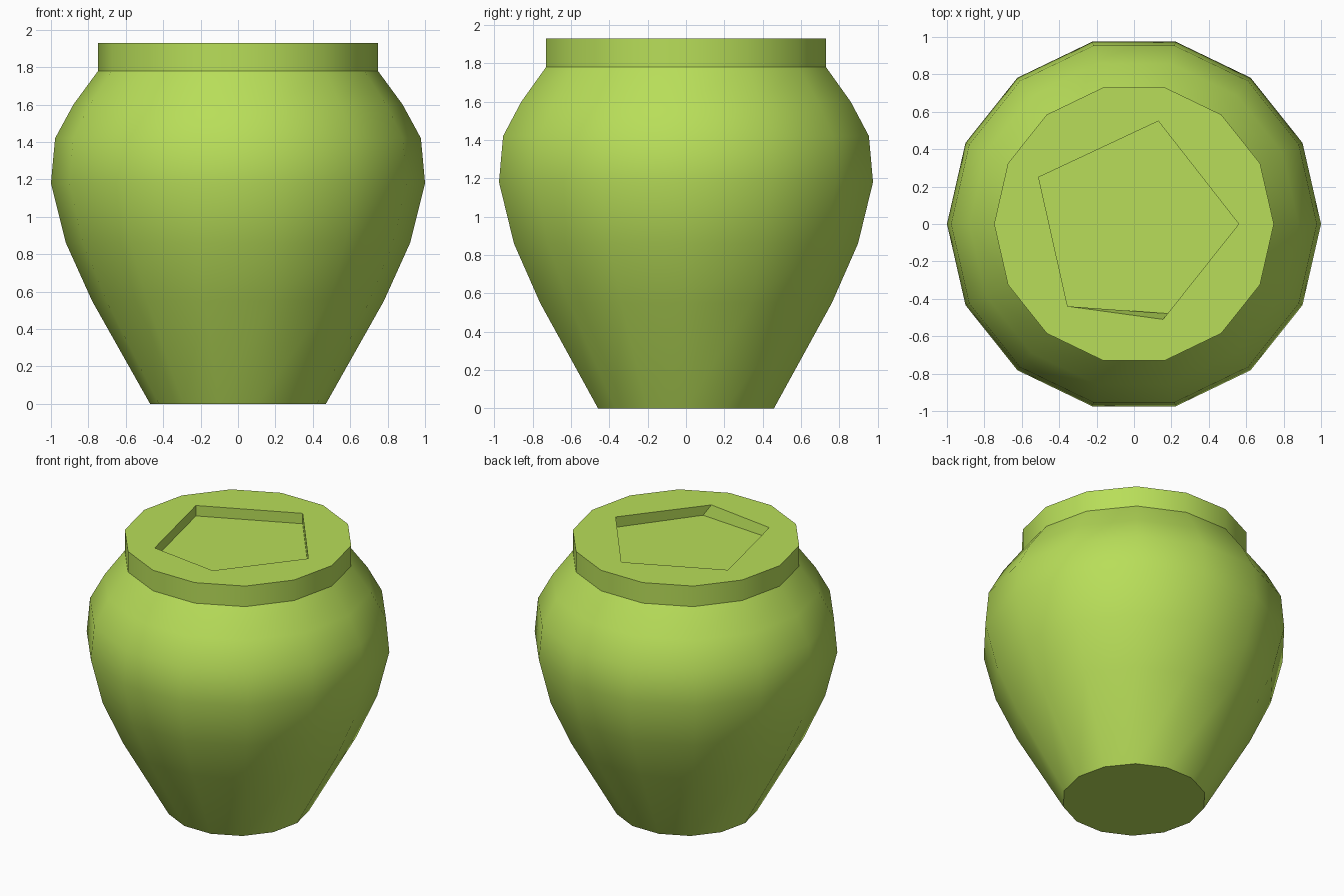
import bpy, bmesh, math

if "Cube" in bpy.data.objects:
    bpy.data.objects.remove(bpy.data.objects["Cube"])

SIDES = 14
PROFILE = [(0.47, 0), (0.78, 0.55), (0.92, 0.86), (1.0, 1.18),
           (0.978, 1.42), (0.88, 1.6), (0.748, 1.78), (0.748, 1.928)]
# Five-sided recess in the top, with one floor corner pulled inward
MOUTH = [(0.56, 0), (0.13, 0.55), (-0.51, 0.25), (-0.355, -0.44), (0.155, -0.51)]
FLOOR = MOUTH[:4] + [(0.20, -0.48)]
TOP_Z, FLOOR_Z = 1.928, 1.853

bm = bmesh.new()


def ring(points, z):
    return [bm.verts.new((x, y, z)) for x, y in points]


def circle(r):
    return [(r * math.cos(math.tau * i / SIDES), r * math.sin(math.tau * i / SIDES))
            for i in range(SIDES)]


def skin(lower, upper):
    n = len(lower)
    for i in range(n):
        j = (i + 1) % n
        bm.faces.new((lower[i], lower[j], upper[j], upper[i]))


def loop_edges(loop):
    return [bm.edges.get((loop[i - 1], loop[i])) for i in range(len(loop))]


# Lathed body and rim
rings = [ring(circle(r), z) for r, z in PROFILE]
for a, b in zip(rings, rings[1:]):
    skin(a, b)
bm.faces.new(rings[0][::-1])

# Recess walls and floor
mouth, floor = ring(MOUTH, TOP_Z), ring(FLOOR, FLOOR_Z)
skin(mouth, floor)
bm.faces.new(floor)

# Flat top between the rim and the recess
bmesh.ops.triangle_fill(bm, edges=loop_edges(rings[-1]) + loop_edges(mouth),
                        use_beauty=True, normal=(0, 0, 1))
bmesh.ops.recalc_face_normals(bm, faces=bm.faces)

mesh = bpy.data.meshes.new("pot")
bm.to_mesh(mesh)
bm.free()
pot = bpy.data.objects.new("pot", mesh)
bpy.context.collection.objects.link(pot)

green = bpy.data.materials.new("green_glaze")
green.diffuse_color = (0.48, 0.73, 0.10, 1)
green.use_nodes = True
green.node_tree.nodes["Principled BSDF"].inputs["Base Color"].default_value = green.diffuse_color
mesh.materials.append(green)

bpy.context.view_layer.objects.active = pot
pot.select_set(True)
bpy.ops.object.shade_smooth_by_angle(angle=math.radians(32))
